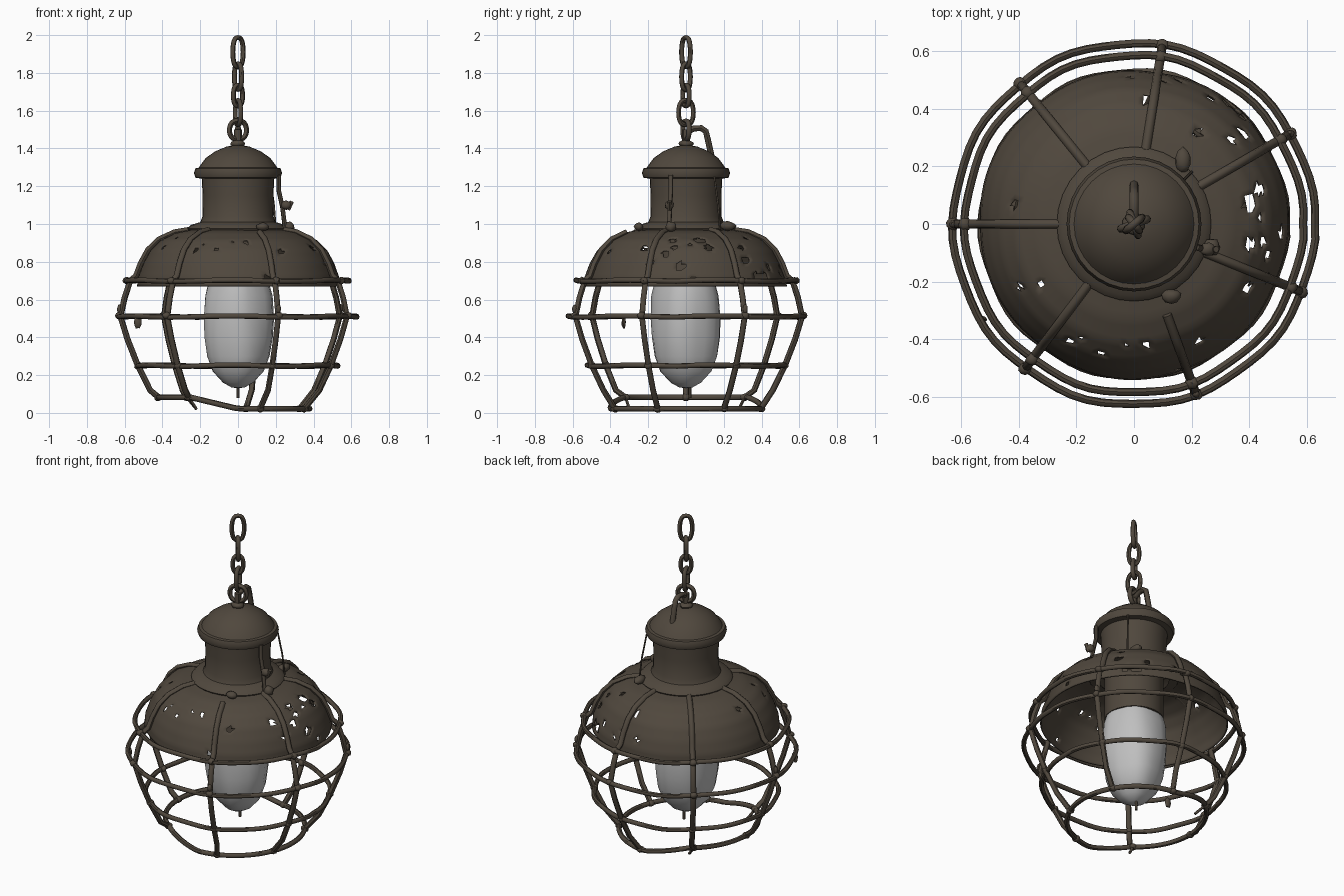
import bpy, bmesh, math, random
from mathutils import Vector

if "Cube" in bpy.data.objects:
    bpy.data.objects.remove(bpy.data.objects["Cube"])
random.seed(4)


def material(name, rgb):
    m = bpy.data.materials.new(name)
    m.diffuse_color = (*rgb, 1)
    m.use_nodes = True
    m.node_tree.nodes["Principled BSDF"].inputs["Base Color"].default_value = m.diffuse_color
    return m


RUST = material("rusty_brown", (0.080, 0.064, 0.047))
GLASS = material("cloudy_glass", (0.52, 0.52, 0.52))


def finish(name, mesh, mat):
    mesh.materials.clear()
    mesh.materials.append(mat)
    for p in mesh.polygons:
        p.use_smooth = True
    ob = bpy.data.objects.new(name, mesh)
    bpy.context.collection.objects.link(ob)
    bpy.context.view_layer.objects.active = ob
    ob.select_set(True)
    bpy.ops.object.shade_smooth_by_angle(angle=math.radians(45))
    ob.select_set(False)
    return ob


def tube(name, pts, r, closed=False, mat=RUST):
    cu = bpy.data.curves.new(name, 'CURVE')
    cu.dimensions = '3D'
    cu.bevel_depth = r
    cu.bevel_resolution = 2
    cu.use_fill_caps = True
    sp = cu.splines.new('POLY')
    sp.points.add(len(pts) - 1)
    for p, c in zip(sp.points, pts):
        p.co = (*c, 1)
    sp.use_cyclic_u = closed
    tmp = bpy.data.objects.new(name + "_path", cu)
    bpy.context.collection.objects.link(tmp)
    dg = bpy.context.evaluated_depsgraph_get()
    mesh = bpy.data.meshes.new_from_object(tmp.evaluated_get(dg))
    bpy.data.objects.remove(tmp)
    return finish(name, mesh, mat)


def lathe(name, profile, n, mat, shape=None, holes=()):
    """Spin (r, z) points about z; shape adjusts the radius, holes remove patches."""
    bm = bmesh.new()
    rows = []
    for r, z in profile:
        row = []
        for i in range(n):
            a = 2 * math.pi * i / n
            k = r * (shape(a, z) if shape else 1)
            row.append(bm.verts.new((k * math.cos(a), k * math.sin(a), z)))
        rows.append(row)
    for up, lo in zip(rows, rows[1:]):
        for i in range(n):
            j = (i + 1) % n
            bm.faces.new((up[i], lo[i], lo[j], up[j]))
    bmesh.ops.remove_doubles(bm, verts=bm.verts, dist=0.0005)
    if holes:
        bmesh.ops.triangulate(bm, faces=bm.faces)
        gone = [f for f in bm.faces
                if any((f.calc_center_median() - c).length < s for c, s in holes)]
        bmesh.ops.delete(bm, geom=gone, context='FACES')
    mesh = bpy.data.meshes.new(name)
    bm.to_mesh(mesh)
    bm.free()
    return finish(name, mesh, mat)


def blob(name, loc, size):
    bm = bmesh.new()
    bmesh.ops.create_icosphere(bm, subdivisions=2, radius=1)
    for v in bm.verts:
        v.co = Vector(v.co[i] * size[i] * random.uniform(0.85, 1.1) + loc[i] for i in range(3))
    mesh = bpy.data.meshes.new(name)
    bm.to_mesh(mesh)
    bm.free()
    return finish(name, mesh, RUST)


def at(deg, r, z):
    a = math.radians(deg)
    return Vector((r * math.cos(a), r * math.sin(a), z))


def resample(prof, n):
    out = []
    for a, b in zip(prof, prof[1:]):
        out += [(a[0] + (b[0] - a[0]) * t / n, a[1] + (b[1] - a[1]) * t / n) for t in range(n)]
    return out + [prof[-1]]


# Domed cap, neck and flared collar
lathe("cap_and_neck", [(0, 1.42), (0.06, 1.41), (0.12, 1.385), (0.17, 1.35), (0.2, 1.31),
      (0.208, 1.298), (0.225, 1.295), (0.234, 1.27), (0.225, 1.245), (0.192, 1.24), (0.187, 1.15),
      (0.188, 1.04), (0.2, 1.01), (0.25, 0.995), (0.268, 0.975), (0.255, 0.955), (0.2, 0.95)], 32, RUST)

# Shade with shallow creases under the ribs and rusted-through holes
RIBS = [180, 129, 81, 30, -22, -70, -127]


def crease(a, z):
    d = min(abs((math.degrees(a) - r + 180) % 360 - 180) for r in RIBS)
    return 1 + 0.012 * math.sin(min(d / 26, 1) * math.pi / 2) + 0.005 * math.sin(3 * a + 9 * z)


SHADE = [(0.22, 0.975), (0.33, 0.953), (0.41, 0.915), (0.465, 0.86), (0.503, 0.79),
         (0.528, 0.72), (0.533, 0.67)]
spots = resample(SHADE, 4)[7:22]
holes = []
for lo, hi, count, big in [(-30, 55, 17, 0.028), (55, 125, 6, 0.018), (-120, -40, 7, 0.018),
                           (150, 215, 3, 0.017)]:
    for k in range(count):
        holes.append((at(random.uniform(lo, hi), *random.choice(spots)),
                      random.uniform(0.011, big)))
shade = lathe("shade", resample(SHADE, 4), 126, RUST, crease, holes)
sol = shade.modifiers.new("thickness", 'SOLIDIFY')
sol.thickness = 0.008

# Lamp holder inside the shade, and the lumpy glass
lathe("lamp_holder", [(0, 0.95), (0.17, 0.95), (0.17, 0.68), (0, 0.68)], 24, RUST)
lathe("glass_bulb", [(0, 0.70), (0.16, 0.69), (0.178, 0.62), (0.185, 0.5), (0.18, 0.4), (0.165, 0.3),
      (0.135, 0.22), (0.08, 0.16), (0.035, 0.135), (0, 0.13)], 20, GLASS,
      lambda a, z: 1 + 0.03 * math.cos(5 * a + 2 * z) + 0.02 * math.sin(3 * a - 8 * z))
tube("bulb_tip_wire", [(0, 0.02, 0.15), (0, 0.02, 0.08)], 0.008)


# Cage hoops
def hoop(name, r, z, thick):
    pts = [at(i * 5, r + 0.004 * math.sin(i * 0.9), z + 0.003 * math.sin(i * 0.5)) for i in range(72)]
    tube(name, pts, thick, True)


hoop("hoop_top", 0.587, 0.70, 0.014)
hoop("hoop_middle", 0.628, 0.51, 0.014)
hoop("hoop_low", 0.527, 0.25, 0.014)


def foot(deg):
    p = at(deg, 0.4, 0)
    p.x -= 0.02
    p.z = 0.022 + 0.06 * min(1, max(0, -p.x / 0.25))
    return p


tube("hoop_bottom", [foot(i * 5) for i in range(72)], 0.015, True)

# Cage ribs running over the shade and down to the bottom hoop
RIB = [(0.26, 0.968), (0.335, 0.956), (0.418, 0.918), (0.476, 0.862), (0.515, 0.79), (0.54, 0.725),
       (0.57, 0.70), (0.60, 0.61), (0.622, 0.51), (0.585, 0.39), (0.53, 0.25), (0.465, 0.12)]
for n, deg in enumerate(RIBS):
    start = 1 if deg == -70 else 0
    tube(f"rib_{n}", [at(deg, r, z) for r, z in RIB[start:]] + [foot(deg)], 0.016)
    for r, z in [(0.587, 0.70), (0.628, 0.515), (0.527, 0.25)]:
        blob(f"rib_joint_{n}", at(deg, r, z), (0.023, 0.023, 0.02))
    blob(f"rib_foot_{n}", foot(deg), (0.024, 0.024, 0.02))
    if n in (0, 3, 5):
        blob(f"rib_stub_{n}", at(deg, 0.627, 0.55), (0.014, 0.014, 0.025))
# Broken splinters
tube("splinter_back", [foot(129), (-0.22, 0.28, 0.02)], 0.008)
tube("splinter_front", [foot(-127), (-0.22, -0.30, 0.02)], 0.008)
blob("hanging_flake", (-0.53, -0.33, 0.48), (0.02, 0.012, 0.035))


# Chain
def link(name, z, hw, hh, deg, r=0.013):
    pts = []
    for i in range(24):
        a = 2 * math.pi * i / 24
        c, s = math.cos(a), math.sin(a)
        x = hw * math.copysign(abs(c) ** 0.7, c)
        pts.append(at(deg, x, z + hh * s))
    tube(name, pts, r, True)


link("chain_link_top", 1.91, 0.036, 0.077, 40)
link("chain_link_upper", 1.78, 0.030, 0.068, 130)
link("chain_link_middle", 1.68, 0.030, 0.055, 35)
link("chain_link_lower", 1.59, 0.042, 0.065, 110)
link("chain_ring", 1.497, 0.048, 0.048, 20, 0.014)
tube("cap_stem", [(0, 0, 1.40), (0, 0, 1.50)], 0.02)
blob("stem_base", (0, 0, 1.425), (0.04, 0.04, 0.02))

# Cable looping from the chain into the cap
tube("cable", [(0, 0.01, 1.49), (0, 0.04, 1.505), (0, 0.08, 1.508), (0, 0.105, 1.49), (0, 0.115, 1.45),
               (0, 0.135, 1.36)], 0.016)

# Side latch, thin wire and collar screws
tube("latch_rod", [(0.215, -0.08, 1.26), (0.215, -0.08, 1.18), (0.235, -0.085, 1.09),
                   (0.25, -0.09, 0.97)], 0.012)
blob("latch_nut", (0.255, -0.088, 1.10), (0.03, 0.025, 0.025))
tube("latch_wing", [(0.265, -0.088, 1.075), (0.285, -0.088, 1.12)], 0.011)
tube("thin_wire", [(0.17, 0.15, 1.25), (0.19, 0.17, 1.1), (0.2, 0.18, 0.97)], 0.005)
blob("screw_back", (0.17, 0.22, 0.99), (0.03, 0.045, 0.025))
blob("screw_front", (0.13, -0.25, 0.985), (0.035, 0.025, 0.022))
blob("screw_right", (0.27, -0.08, 0.985), (0.03, 0.03, 0.03))
